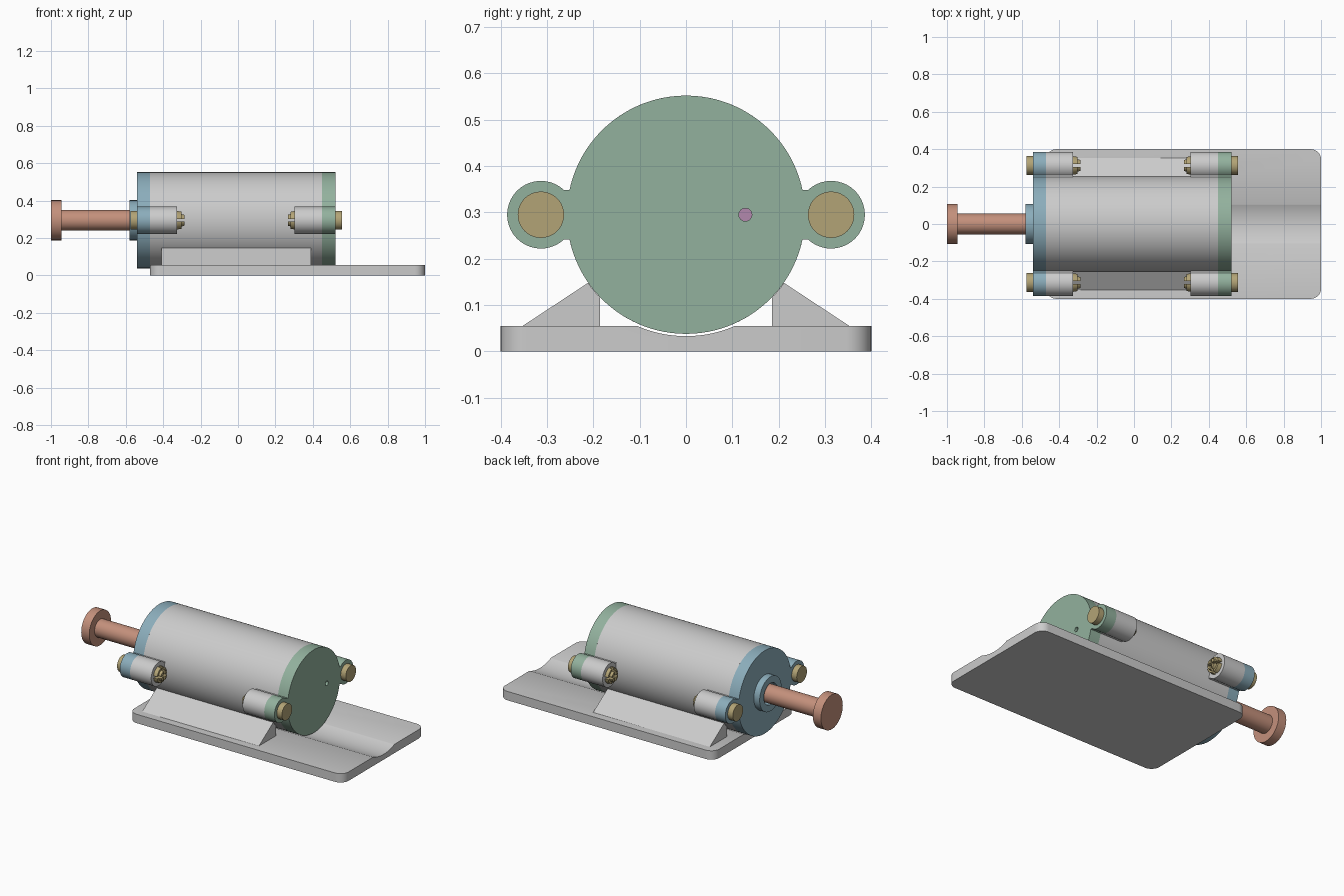
import bpy, bmesh
from math import sin, cos, pi, asin, sqrt

if "Cube" in bpy.data.objects:
    bpy.data.objects.remove(bpy.data.objects["Cube"])

ZC = 0.295                      # height of cylinder axis
R, LUG_R, LUG_Y, WEB = 0.257, 0.073, 0.313, 0.053


def material(name, rgb):
    m = bpy.data.materials.new(name)
    m.diffuse_color = (*rgb, 1)
    m.use_nodes = True
    m.node_tree.nodes["Principled BSDF"].inputs["Base Color"].default_value = m.diffuse_color
    return m


BLUE = material("blue", (0.26, 0.42, 0.50))
GREEN = material("green", (0.29, 0.44, 0.34))
TAN = material("tan", (0.45, 0.37, 0.18))
COPPER = material("copper", (0.55, 0.28, 0.20))
PURPLE = material("purple", (0.45, 0.25, 0.42))


def finish(name, bm, mat=None):
    bmesh.ops.recalc_face_normals(bm, faces=bm.faces)
    me = bpy.data.meshes.new(name)
    bm.to_mesh(me)
    bm.free()
    ob = bpy.data.objects.new(name, me)
    bpy.context.collection.objects.link(ob)
    if mat:
        me.materials.append(mat)
    return ob


def select(ob):
    bpy.ops.object.select_all(action='DESELECT')
    ob.select_set(True)
    bpy.context.view_layer.objects.active = ob


def smooth(ob):
    select(ob)
    bpy.ops.object.shade_smooth_by_angle(angle=0.5)


def prism(name, pts, x0, x1, mat=None):
    """Extrude a (y, z) outline along x."""
    bm = bmesh.new()
    a, b = ([bm.verts.new((x, y, z)) for y, z in pts] for x in (x0, x1))
    bm.faces.new(a)
    bm.faces.new(b)
    for i in range(len(pts)):
        j = (i + 1) % len(pts)
        bm.faces.new((a[i], a[j], b[j], b[i]))
    return finish(name, bm, mat)


def lathe(name, prof, mat=None, y=0, z=ZC, n=64, closed=False):
    """Turn an (x, radius) profile around an axis parallel to x."""
    bm = bmesh.new()
    rings = [[bm.verts.new((x, y + r * cos(2 * pi * k / n), z + r * sin(2 * pi * k / n)))
              for k in range(n)] for x, r in prof]
    pairs = list(zip(rings, rings[1:]))
    if closed:
        pairs.append((rings[-1], rings[0]))
    else:
        bm.faces.new(rings[0])
        bm.faces.new(rings[-1])
    for p, q in pairs:
        for k in range(n):
            j = (k + 1) % n
            bm.faces.new((p[k], p[j], q[j], q[k]))
    return finish(name, bm, mat)


def cut(ob, cutter):
    mod = ob.modifiers.new("cut", 'BOOLEAN')
    mod.operation, mod.solver, mod.object = 'DIFFERENCE', 'EXACT', cutter
    select(ob)
    bpy.ops.object.modifier_apply(modifier=mod.name)
    bpy.data.objects.remove(cutter)


def arc(cy, cz, r, a0, a1, n):
    return [(cy + r * cos(a0 + (a1 - a0) * i / n), cz + r * sin(a0 + (a1 - a0) * i / n))
            for i in range(n + 1)]


def box(name, x0, x1, y, hy, z, hz):
    return prism(name, [(y - hy, z - hz), (y + hy, z - hz), (y + hy, z + hz), (y - hy, z + hz)], x0, x1)


# Base plate with rounded corners and a trough under the cylinder
bm = bmesh.new()
c = 0.055
plan = []
for i, (cx, cy) in enumerate([(1 - c, 0.4 - c), (-0.47 + c, 0.4 - c), (-0.47 + c, c - 0.4), (1 - c, c - 0.4)]):
    plan += arc(cx, cy, c, i * pi / 2, (i + 1) * pi / 2, 8)
top = bm.faces.new([bm.verts.new((x, y, 0)) for x, y in plan])
ext = bmesh.ops.extrude_face_region(bm, geom=[top])
for v in ext["geom"]:
    if isinstance(v, bmesh.types.BMVert):
        v.co.z = 0.055
base = finish("base_plate", bm)
cut(base, lathe("trough_cutter", [(-0.6, 0.262), (1.1, 0.262)], n=128))
smooth(base)

# Cradle wedges following the cylinder
RC = 0.2575
a0, a1 = -asin(sqrt(RC**2 - 0.185**2) / RC), -asin(0.147 / RC)
for s, side in ((1, "back"), (-1, "front")):
    pts = [(0.36, 0.05), (0.185, 0.05)] + arc(0, ZC, RC, a0, a1, 6) + [(0.345, 0.060)]
    smooth(prism("cradle_" + side, [(s * y, z) for y, z in pts], -0.41, 0.39))

# Cylinder tube
smooth(lathe("cylinder_tube", [(-0.47, R), (0.45, R), (0.45, 0.225), (-0.47, 0.225)], n=96, closed=True))

# End cap outline: disc with two eared lugs
a, b = asin(WEB / R), asin(WEB / LUG_R)
outline = (arc(0, ZC, R, a, pi - a, 44) + arc(-LUG_Y, ZC, LUG_R, b, 2 * pi - b, 30)
           + arc(0, ZC, R, pi + a, 2 * pi - a, 44) + arc(LUG_Y, ZC, LUG_R, pi + b, 3 * pi - b, 30))
smooth(prism("rod_end_cap", outline, -0.54, -0.47, BLUE))
closed_cap = prism("closed_end_cap", outline, 0.45, 0.52, GREEN)
cut(closed_cap, lathe("vent_cutter", [(0.4, 0.014), (0.6, 0.014)], y=0.128, n=24))
smooth(closed_cap)

# Rod guide collar on the cap
smooth(lathe("rod_collar", [(-0.58, 0.107), (-0.53, 0.107), (-0.53, 0.066), (-0.58, 0.066)], BLUE, closed=True))

# Piston rod with knob, and the piston inside
smooth(lathe("piston_rod", [(-1, 0.107), (-0.945, 0.107), (-0.945, 0.055), (0.0, 0.055)], COPPER))
smooth(lathe("piston", [(0.0, 0.223), (0.08, 0.223)], PURPLE))

# Tube lugs and slotted snap pins at the four corners
lug = [(0.245, ZC - WEB)] + arc(LUG_Y, ZC, LUG_R, pi + b, 3 * pi - b, 30) + [(0.245, ZC + WEB)]
for s, side in ((1, "back"), (-1, "front")):
    for d, end, x_cap, x_in, x_out in ((-1, "left", -0.47, -0.325, -0.575), (1, "right", 0.45, 0.302, 0.555)):
        smooth(prism(f"lug_{side}_{end}", [(s * y, z) for y, z in lug], x_in, x_cap))
        prof = [(0, 0.05), (0.035, 0.05), (0.035, 0.035), (0.25, 0.035),
                (0.25, 0.05), (0.273, 0.046), (0.273, 0.034), (0.288, 0.030)]
        pin = lathe(f"snap_pin_{side}_{end}", [(x_out - d * t, r) for t, r in prof], TAN, y=s * LUG_Y, n=40)
        for hy, hz in ((0.007, 0.07), (0.07, 0.007)):
            cut(pin, box("slot_cutter", x_out - d * 0.24, x_out - d * 0.32, s * LUG_Y, hy, ZC, hz))
        smooth(pin)
